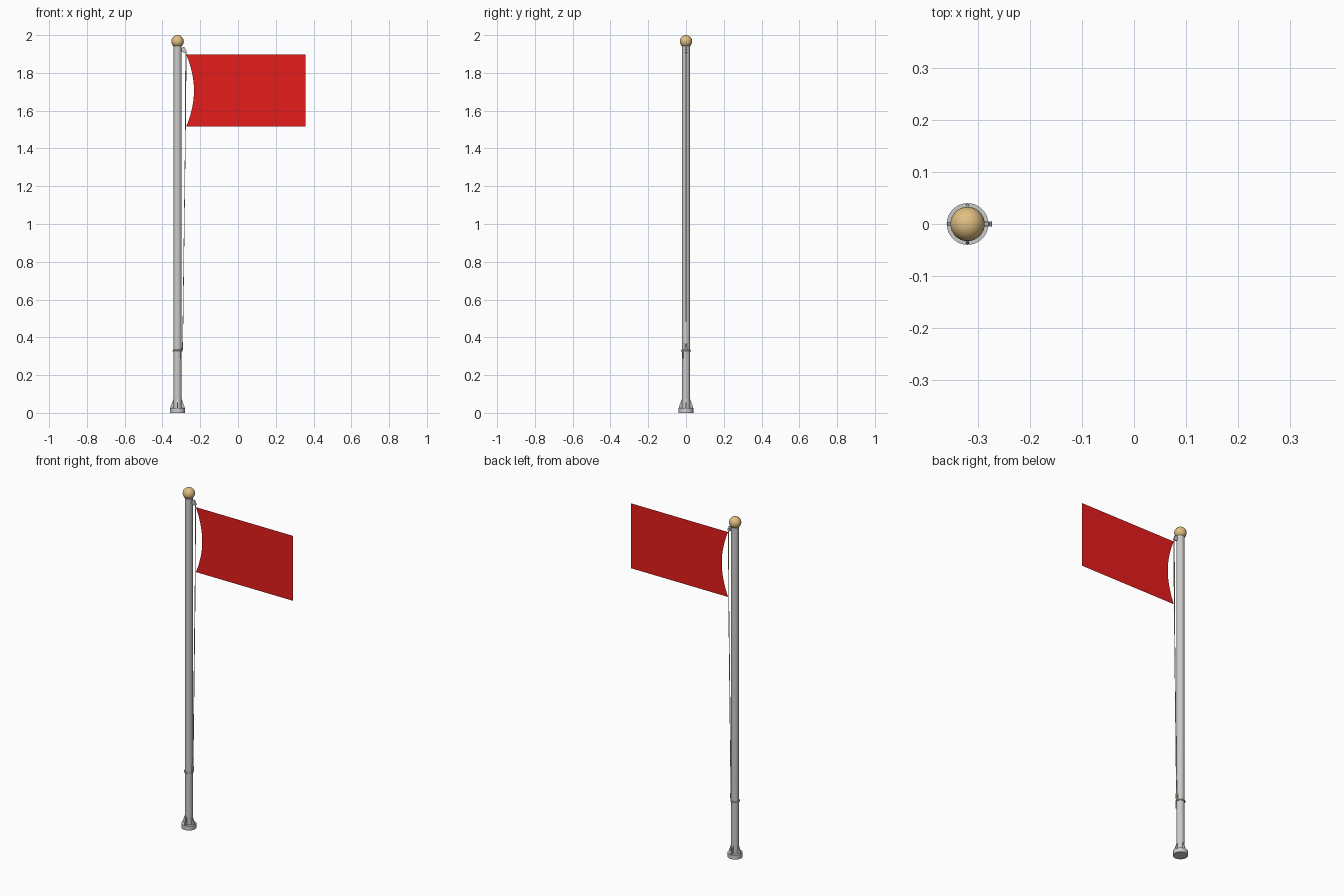
import bpy, bmesh, math
from mathutils import Vector

if "Cube" in bpy.data.objects:
    bpy.data.objects.remove(bpy.data.objects["Cube"])

PX = -0.32  # pole axis


def paint(ob, name, rgb):
    m = bpy.data.materials.get(name) or bpy.data.materials.new(name)
    m.diffuse_color = (*rgb, 1)
    m.use_nodes = True
    m.node_tree.nodes["Principled BSDF"].inputs["Base Color"].default_value = m.diffuse_color
    ob.data.materials.append(m)


def smooth(ob):
    bpy.ops.object.select_all(action='DESELECT')
    ob.select_set(True)
    bpy.context.view_layer.objects.active = ob
    bpy.ops.object.shade_smooth_by_angle(angle=math.radians(40))


def cylinder(name, r, z0, z1, r2=None, n=32):
    bpy.ops.mesh.primitive_cone_add(vertices=n, radius1=r, radius2=r if r2 is None else r2,
                                    depth=z1 - z0, location=(PX, 0, (z0 + z1) / 2))
    ob = bpy.context.object
    ob.name = name
    smooth(ob)
    return ob


def from_polygon(name, pts, thick=0.0):
    """Polygon of (x, z) points in the y = 0 plane, optionally thickened."""
    bm = bmesh.new()
    f = bm.faces.new([bm.verts.new((x, -thick / 2, z)) for x, z in pts])
    if thick:
        new = bmesh.ops.extrude_face_region(bm, geom=[f])['geom']
        bmesh.ops.translate(bm, vec=(0, thick, 0),
                            verts=[v for v in new if isinstance(v, bmesh.types.BMVert)])
        bmesh.ops.recalc_face_normals(bm, faces=bm.faces)
    me = bpy.data.meshes.new(name)
    bm.to_mesh(me)
    bm.free()
    ob = bpy.data.objects.new(name, me)
    bpy.context.collection.objects.link(ob)
    return ob


def tube(name, pts, r, cyclic=False):
    cu = bpy.data.curves.new(name, 'CURVE')
    cu.dimensions = '3D'
    cu.bevel_depth = r
    cu.bevel_resolution = 2
    cu.use_fill_caps = True
    sp = cu.splines.new('POLY')
    sp.points.add(len(pts) - 1)
    for p, c in zip(sp.points, pts):
        p.co = (*c, 1)
    sp.use_cyclic_u = cyclic
    ob = bpy.data.objects.new(name, cu)
    bpy.context.collection.objects.link(ob)
    return ob


# pole and foot
cylinder("pole", 0.0215, 0.02, 1.95)
cylinder("base_disc", 0.04, 0.0, 0.025)
for i in range(4):
    fin = from_polygon(f"base_fin_{i}", [(0.018, 0.024), (0.038, 0.024), (0.038, 0.03),
                                         (0.023, 0.07), (0.018, 0.07)], 0.006)
    fin.location = (PX, 0, 0)
    fin.rotation_euler.z = i * math.pi / 2

# gold ball on top
bpy.ops.mesh.primitive_uv_sphere_add(segments=32, ring_count=20, radius=0.033,
                                     location=(PX, 0, 1.967))
ball = bpy.context.object
ball.name = "finial_ball"
smooth(ball)
paint(ball, "gold", (0.75, 0.52, 0.22))

# pulley near the top: bracket and wheel
from_polygon("pulley_bracket", [(-0.305, 1.915), (-0.282, 1.905), (-0.277, 1.918),
                                (-0.280, 1.934), (-0.288, 1.937), (-0.305, 1.928)], 0.006)
bpy.ops.mesh.primitive_cylinder_add(vertices=20, radius=0.009, depth=0.009,
                                    location=(-0.282, 0, 1.914),
                                    rotation=(math.pi / 2, 0, 0))
bpy.context.object.name = "pulley_wheel"
smooth(bpy.context.object)

# flag: single sheet with a hoist edge bowed inwards
N = 24
edge = []
for i in range(N + 1):
    t = i / N
    edge.append((-0.275 + 0.042 * math.sin(math.pi * t) ** 0.85, 1.897 - 0.382 * t))
flag = from_polygon("flag", edge + [(0.358, 1.515), (0.358, 1.897)])
paint(flag, "red", (0.8, 0.012, 0.012))

# halyard: two runs from pulley to cleat
rope_rgb = (0.75, 0.7, 0.5)
for name, y, top in (("halyard_outer", -0.001, -0.274), ("halyard_inner", 0.001, -0.279)):
    paint(tube(name, [(top, y, 1.912), (-0.278, y, 1.515), (-0.293, y, 0.35)], 0.0016),
          "rope", rope_rgb)

# rope wrapped round the pole with a loose tail
for k in range(2):
    ring = [(PX + 0.0235 * math.cos(a * math.pi / 16), 0.0235 * math.sin(a * math.pi / 16),
             0.327 + 0.005 * k) for a in range(32)]
    paint(tube(f"rope_wrap_{k}", ring, 0.0025, True), "rope", rope_rgb)
paint(tube("rope_tail", [(-0.303, -0.016, 0.33), (-0.303, -0.016, 0.288)], 0.002),
      "rope", rope_rgb)

# cleat: elongated loop on the pole
loop = [(-0.294, 0.006 * math.cos(a * math.pi / 10), 0.353 + 0.02 * math.sin(a * math.pi / 10))
        for a in range(20)]
tube("cleat_loop", loop, 0.0025, True)
from_polygon("cleat_foot", [(-0.305, 0.335), (-0.292, 0.335), (-0.292, 0.345),
                            (-0.305, 0.345)], 0.008)
